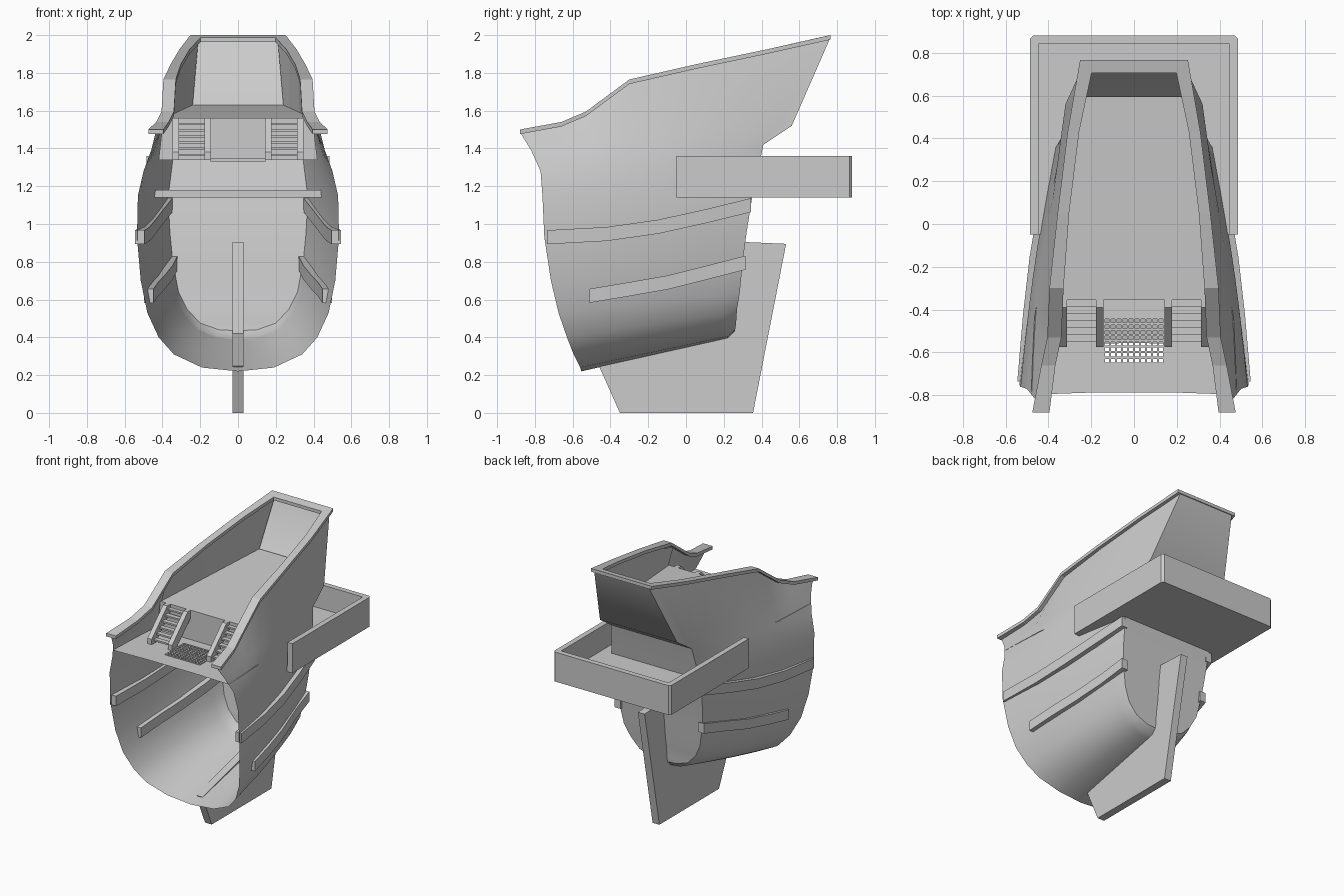
import bpy, bmesh, math

if "Cube" in bpy.data.objects:
    bpy.data.objects.remove(bpy.data.objects["Cube"])

def finish(name, bm, smooth=None):
    bmesh.ops.remove_doubles(bm, verts=bm.verts, dist=0.0005)
    bmesh.ops.recalc_face_normals(bm, faces=bm.faces)
    me = bpy.data.meshes.new(name)
    bm.to_mesh(me)
    bm.free()
    ob = bpy.data.objects.new(name, me)
    bpy.context.collection.objects.link(ob)
    if smooth:
        bpy.context.view_layer.objects.active = ob
        ob.select_set(True)
        bpy.ops.object.shade_smooth_by_angle(angle=math.radians(smooth))
        ob.select_set(False)
    return ob

def face(bm, pts):
    bm.faces.new([bm.verts.new(p) for p in pts])

def add_prism(bm, pts, axis, a, b):
    # extrude a 2D outline along x (outline in y,z) or z (outline in x,y)
    at = (lambda p, h: (h, *p)) if axis == 'x' else (lambda p, h: (*p, h))
    lo = [bm.verts.new(at(p, a)) for p in pts]
    hi = [bm.verts.new(at(p, b)) for p in pts]
    bm.faces.new(lo)
    bm.faces.new(hi)
    for i in range(len(pts)):
        j = (i + 1) % len(pts)
        bm.faces.new((lo[i], lo[j], hi[j], hi[i]))

def add_box(bm, x0, x1, y0, y1, z0, z1):
    add_prism(bm, [(x0, y0), (x1, y0), (x1, y1), (x0, y1)], 'z', z0, z1)

def skin(bm, rings, closed):
    rows = [[bm.verts.new(p) for p in r] for r in rings]
    n = len(rows[0])
    for a, b in zip(rows, rows[1:]):
        for i in range(n if closed else n - 1):
            j = (i + 1) % n
            bm.faces.new((a[i], a[j], b[j], b[i]))
    if closed:
        bm.faces.new(rows[0])
        bm.faces.new(rows[-1])

# Hull sections (x, y, z) from keel upward, and the top edge from front to back
front = [(0, -.555, .22), (.19, -.56, .24), (.34, -.595, .31), (.42, -.63, .40), (.48, -.675, .53),
         (.515, -.715, .70), (.535, -.75, .93), (.53, -.76, 1.15), (.50, -.77, 1.28), (.46, -.82, 1.39)]
back = [(0, .26, .435), (.10, .26, .44), (.20, .265, .475), (.27, .27, .55), (.315, .285, .64),
        (.345, .30, .80), (.36, .32, .95), (.37, .35, 1.14), (.335, .41, 1.42), (.32, .56, 1.52)]
sheer = [(.435, -.88, 1.50), (.40, -.66, 1.54), (.372, -.53, 1.595), (.362, -.30, 1.765),
         (.33, .05, 1.845), (.283, .43, 1.925), (.225, .765, 2.0)]

def sheer_at(u):
    y = -.88 + 1.645 * u
    for a, b in zip(sheer, sheer[1:]):
        if y <= b[1] + 1e-6:
            t = (y - a[1]) / (b[1] - a[1])
            return tuple(p + (q - p) * t for p, q in zip(a, b))
    return sheer[-1]

# Hull shell with stern wall
bm = bmesh.new()
stations = []
us = sorted([(s[1] + .88) / 1.645 for s in sheer] + [.28, .46, .68, .9, .95])
for u in us:
    half = []
    for k, (f, b) in enumerate(zip(front, back)):
        x, y, z = (p + (q - p) * u for p, q in zip(f, b))
        if k:
            x += .016 * math.sin(math.pi * u)
        if u < .99 and k < 5:
            z -= .033 * u * (1 - k / 5)
        half.append((x, y, z))
    x, y, z = sheer_at(u)
    half.append((x, y, z - .012))
    stations.append([(-x, y, z) for x, y, z in half[:0:-1]] + half)
skin(bm, stations, False)
end = stations[-1][10:]
for a, b in zip(end, end[1:]):
    m = lambda p: (-p[0], p[1], p[2])
    face(bm, [a, b, m(b), m(a)] if a[0] > 0 else [a, b, m(b)])
finish("hull", bm, 35)

# Cap rail around the top edge
bm = bmesh.new()
side = []
for i, (x, y, z) in enumerate(sheer):
    last = i == len(sheer) - 1
    w = .04 if i == 0 else .033 if i < 4 else .027
    yi, zi = (y - .06, z - .013) if last else (y, z)
    xi = x - w
    side.append([(xi, yi, zi - .024), (x + w, y, z - .024), (x + w, y, z), (xi, yi, zi)])
mirrored = [[(-x, y, z) for x, y, z in r] for r in reversed(side)]
skin(bm, side + mirrored, True)
finish("cap_rail", bm)

# Raised deck with inner bulwark lining and bulkhead
bm = bmesh.new()
face(bm, [(-.395, -.355, 1.56), (.395, -.355, 1.56), (.24, .595, 1.63), (-.24, .595, 1.63)])
face(bm, [(-.42, -.355, 1.34), (.42, -.355, 1.34), (.395, -.355, 1.56), (-.395, -.355, 1.56)])
for s in (-1, 1):
    lower = [(s * (.39 - .15 * t), -.35 + .945 * t, 1.56 + .07 * t) for t in (0, .43, .8, 1)]
    upper = [(s * .35, -.35, 1.71), (s * .318, .05, 1.83), (s * .27, .43, 1.91), (s * .21, .735, 1.975)]
    skin(bm, [lower, upper], False)
finish("upper_deck", bm)

# Lower deck around the grating opening
gx, g0, g1, dz = .145, -.655, -.435, 1.34
bm = bmesh.new()
face(bm, [(-.45, -.355, dz), (.45, -.355, dz), (.465, g1, dz), (-.465, g1, dz)])
face(bm, [(-.475, g0, dz), (-.15, g0, dz), (.15, g0, dz), (.475, g0, dz),
          (.48, -.797, dz), (.2, -.787, dz), (-.2, -.787, dz), (-.48, -.797, dz)])
for s in (-1, 1):
    face(bm, [(s * gx, g0, dz), (s * .475, g0, dz), (s * .465, g1, dz), (s * gx, g1, dz)])
finish("lower_deck", bm)

# Grating lattice
bm = bmesh.new()
for i in range(11):
    x = -.14 + .028 * i
    add_box(bm, x - .005, x + .005, g0, g1, dz - .008, dz + .006)
for i in range(9):
    y = g0 + .004 + (g1 - g0 - .008) * i / 8
    add_box(bm, -gx, gx, y - .005, y + .005, dz - .008, dz + .006)
finish("grating", bm)

# Two stairs: sloping stringers and treads
for s, label in ((-1, "left"), (1, "right")):
    bm = bmesh.new()
    outline = [(-.575, 1.34), (-.525, 1.34), (-.355, 1.50), (-.355, 1.56), (-.39, 1.56), (-.575, 1.38)]
    for a, b in ((.143, .178), (.312, .347)):
        add_prism(bm, outline, 'x', s * a, s * b)
    for i in range(6):
        y, z = -.55 + .033 * i, 1.365 + .033 * i
        add_box(bm, s * .175, s * .315, y, y + .036, z - .006, z + .006)
    finish("stair_" + label, bm)

# Side wales following the hull
wales = {"upper_wale": [(.52, -.735, .93), (.493, -.42, .947), (.462, -.15, .985),
                        (.42, .1, 1.04), (.372, .345, 1.10)],
         "lower_wale": [(.472, -.51, .62), (.447, -.3, .655), (.414, -.1, .69),
                        (.37, .12, .745), (.345, .315, .795)]}
for name, path in wales.items():
    bm = bmesh.new()
    for s in (-1, 1):
        skin(bm, [[(s * (x + dx), y, z + h) for dx, h in
                   ((-.025, -.037), (.025, -.037), (.025, .037), (-.025, .037))]
                  for x, y, z in path], True)
    finish(name, bm, 30)

# Keel and rudder fin
bm = bmesh.new()
add_prism(bm, [(-.35, 0), (.355, 0), (.53, .895), (.30, .905), (.235, .42), (-.46, .247)],
          'x', -.028, .028)
finish("rudder", bm)

# Stern gallery: floor and U-shaped wall
bm = bmesh.new()
add_box(bm, -.445, .445, -.05, .845, 1.14, 1.18)
finish("gallery_floor", bm)
bm = bmesh.new()
half = [(.445, .84), (.445, -.05), (.485, -.05), (.485, .865), (.47, .88)]
add_prism(bm, half + [(-x, y) for x, y in reversed(half)], 'z', 1.14, 1.36)
finish("gallery_wall", bm)
